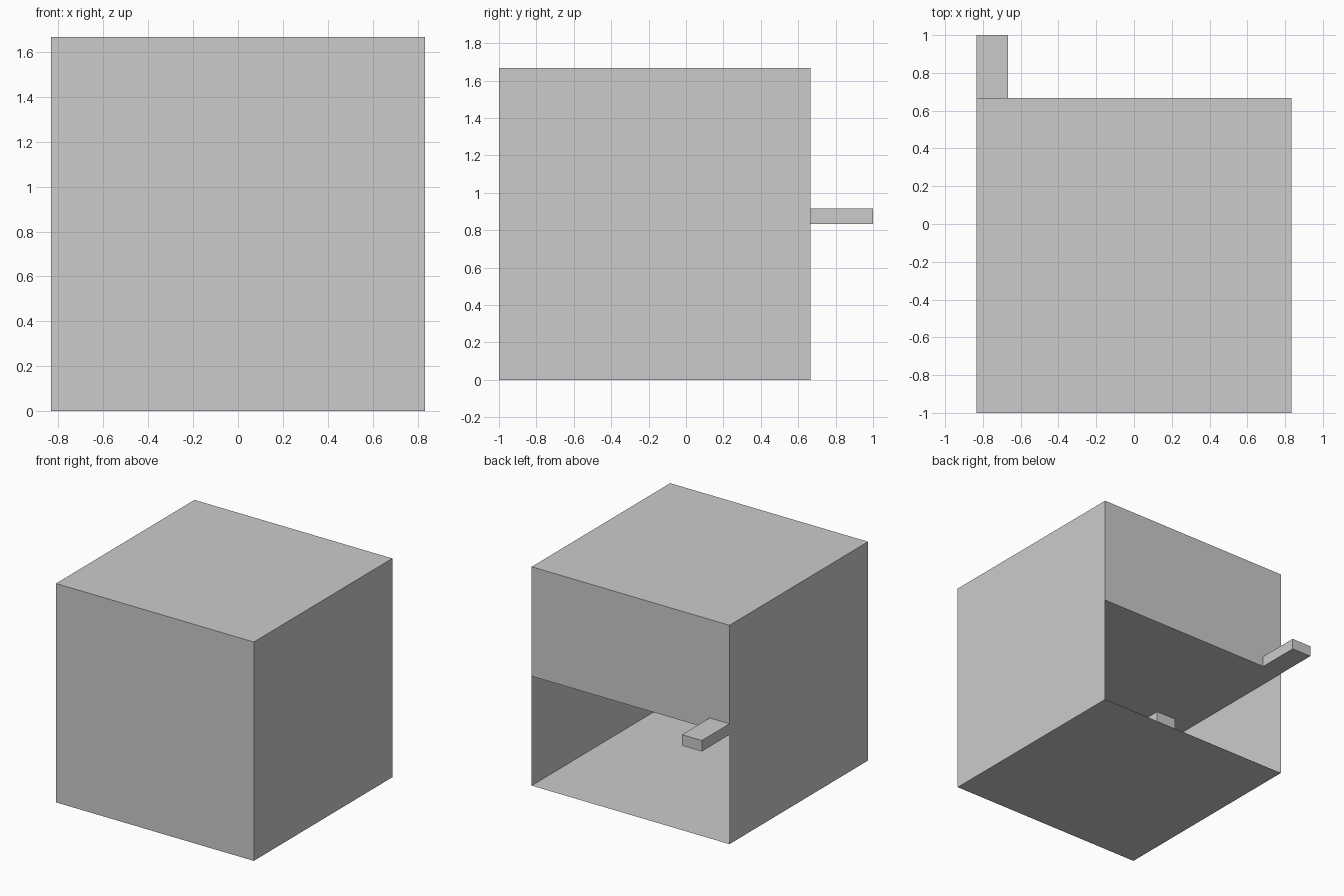
import bpy, bmesh
from mathutils import Vector

if "Cube" in bpy.data.objects:
    bpy.data.objects.remove(bpy.data.objects["Cube"])

X, Y0, Y1, H, MID = 0.8333, -1.0, 0.6667, 1.6667, 0.8333


def box(name, lo, hi, open_dirs=()):
    """Box between two corners; faces whose normal is in open_dirs are left out."""
    lo, hi = Vector(lo), Vector(hi)
    bm = bmesh.new()
    bmesh.ops.create_cube(bm, size=1)
    bm.normal_update()
    gone = [f for f in bm.faces if any(f.normal.dot(Vector(d)) > 0.9 for d in open_dirs)]
    bmesh.ops.delete(bm, geom=gone, context='FACES')
    size, mid = hi - lo, (lo + hi) / 2
    for v in bm.verts:
        v.co = Vector(a * b for a, b in zip(v.co, size)) + mid
    mesh = bpy.data.meshes.new(name)
    bm.to_mesh(mesh)
    bm.free()
    ob = bpy.data.objects.new(name, mesh)
    bpy.context.collection.objects.link(ob)
    return ob


# closed upper housing, whose underside is the ceiling of the bay
box("upper_housing", (-X, Y0, MID), (X, Y1, H))

# thin-walled lower bay, open at the back
box("lower_bay", (-X, Y0, 0), (X, Y1, MID), [(0, 1, 0), (0, 0, 1)])

# lever sticking out of the back
box("lever", (-X, Y1, MID), (-0.6667, 1.0, 0.9167), [(0, -1, 0)])

# small spout hanging inside the bay
box("spout", (-0.6667, -0.5, 0.6667), (-0.5, -0.3333, MID), [(0, 0, 1)])
